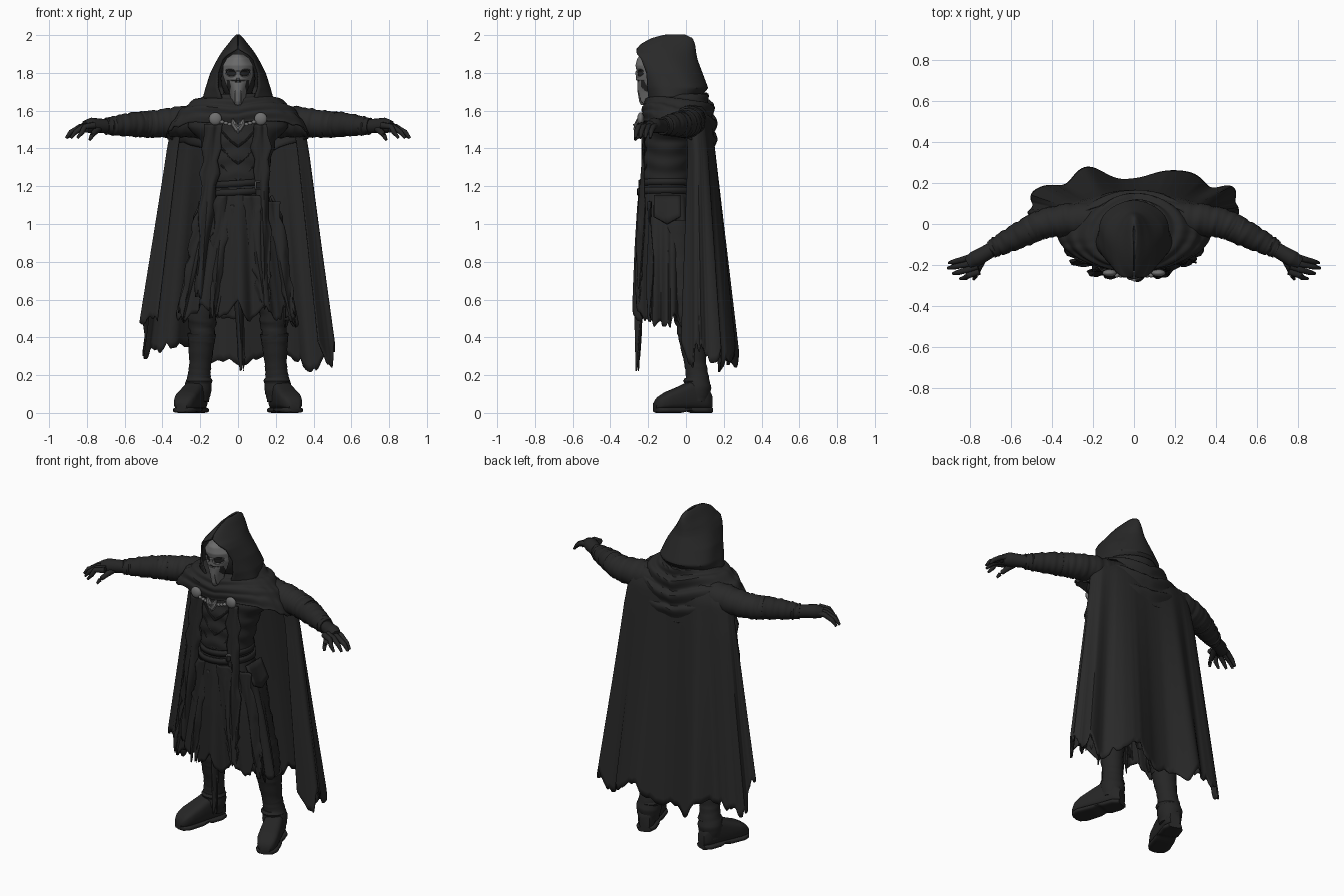
import bpy, bmesh, random
from math import sin, cos, pi, asin, radians
from mathutils import Vector

random.seed(4)
if "Cube" in bpy.data.objects:
    bpy.data.objects.remove(bpy.data.objects["Cube"])

def material(name, r, g, b):
    m = bpy.data.materials.new(name)
    m.use_nodes = True
    m.diffuse_color = (r, g, b, 1)
    bsdf = m.node_tree.nodes["Principled BSDF"]
    bsdf.inputs["Base Color"].default_value = (r, g, b, 1)
    bsdf.inputs["Roughness"].default_value = 0.8
    return m

CLOTH = material("black cloth", .022, .022, .022)
COAT = material("coat black", .02, .02, .02)
LEATHER = material("dark leather", .019, .019, .019)
BONE = material("mask grey", .15, .15, .15)
SHADOW = material("mask shadow", .02, .02, .02)
SILVER = material("clasp grey", .16, .16, .16)

def table(t, rows):
    """Interpolate rows (t, a, b, ...) at t."""
    if t <= rows[0][0]:
        return rows[0][1:]
    for p, q in zip(rows, rows[1:]):
        if t <= q[0]:
            k = (t - p[0]) / (q[0] - p[0])
            return [a + (b - a) * k for a, b in zip(p[1:], q[1:])]
    return rows[-1][1:]

def ragged(n):
    """Random torn-edge function over 0..1."""
    vals = [random.random() ** 2 for _ in range(n + 1)]
    vals[-1] = vals[0]
    def f(u):
        i = min(int(u * n), n - 1)
        k = u * n - i
        return vals[i] * (1 - k) + vals[i + 1] * k
    return f

def finish(ob, mats, angle=40):
    for m in mats:
        ob.data.materials.append(m)
    bpy.ops.object.select_all(action='DESELECT')
    ob.select_set(True)
    bpy.context.view_layer.objects.active = ob
    bpy.ops.object.shade_smooth_by_angle(angle=radians(angle))
    return ob

def surface(name, f, nu, nv, mats, closed=False, caps=False, thick=0, rule=None):
    """Grid surface from f(u, v), with u and v in 0..1."""
    bm = bmesh.new()
    cols = nu if closed else nu + 1
    g = [[bm.verts.new(f(i / nu, j / nv)) for i in range(cols)] for j in range(nv + 1)]
    for j in range(nv):
        for i in range(nu):
            k = (i + 1) % cols
            face = bm.faces.new((g[j][i], g[j][k], g[j + 1][k], g[j + 1][i]))
            if rule:
                face.material_index = rule(face.calc_center_median())
    if caps:
        bm.faces.new(g[0])
        bm.faces.new(g[-1])
    bmesh.ops.recalc_face_normals(bm, faces=bm.faces)
    me = bpy.data.meshes.new(name)
    bm.to_mesh(me)
    bm.free()
    ob = bpy.data.objects.new(name, me)
    bpy.context.collection.objects.link(ob)
    if thick:
        mod = ob.modifiers.new("thickness", 'SOLIDIFY')
        mod.thickness, mod.offset = thick, 0
    return finish(ob, mats)

def tube(name, pts, mat, sides=14, steps=6, wrinkle=0):
    """Round tube through (x, y, z, radius) points."""
    n = len(pts) - 1
    rows = [(i, *p) for i, p in enumerate(pts)]
    def f(u, v):
        x, y, z, r = table(v * n, rows)
        a, b = table(v * n - .5, rows), table(v * n + .5, rows)
        d = Vector([q - p for p, q in zip(a[:3], b[:3])]).normalized()
        side = d.cross(Vector((0, 1, 0) if abs(d.y) < .8 else (0, 0, 1))).normalized()
        t = u * 2 * pi
        r += wrinkle * (sin(v * n * 9 + 2 * sin(t)) + sin(v * n * 17 + t))
        return Vector((x, y, z)) + r * (side * cos(t) + d.cross(side) * sin(t))
    return surface(name, f, sides, n * steps, [mat], True, True)

def ellipsoid(name, loc, size, mat):
    bpy.ops.mesh.primitive_uv_sphere_add(segments=20, ring_count=12, location=loc)
    ob = bpy.context.object
    ob.name, ob.scale = name, size
    return finish(ob, [mat], 60)

def box(name, loc, size, mat, rz=0):
    bpy.ops.mesh.primitive_cube_add(size=1, location=loc, rotation=(0, 0, rz))
    ob = bpy.context.object
    ob.name, ob.scale = name, size
    bpy.ops.object.transform_apply(location=False, rotation=False)
    ob.modifiers.new("bevel", 'BEVEL').width = min(size) * .3
    return finish(ob, [mat])

# Cape: open-fronted sheet with hanging folds and a torn hem
cape_tear, cape_fine = ragged(34), ragged(90)
def cape(u, v):
    s = 2 * u - 1
    a = s * radians(125)
    rx, yf, yb = table(v, [(0, .25, .04, .1), (.06, .345, .05, .135), (.2, .375, .065, .152), (1, .512, .085, .25)])
    hem = table(s, [(-1, .42), (-.75, .4), (-.5, .28), (0, .28), (.5, .25), (1, .31)])[0]
    hem += .07 - .15 * cape_tear(u) + .04 * cape_fine(u)
    fold = v * (-.03 * cos(a * 8.4) + .01 * sin(a * 13))
    x = rx * abs(sin(a)) ** .8 * (1 if a > 0 else -1)
    return (x + fold * sin(a) * .5, yf + (yb - yf) * cos(a) + fold * abs(cos(a)), 1.62 + (hem - 1.62) * v)
surface("cape", cape, 180, 36, [CLOTH], thick=.008)

# Draped mantle with swagged folds over the shoulders
mantle_tear = ragged(50)
def mantle(u, v):
    a = u * 2 * pi
    back = (1 - cos(a)) / 2
    side = abs(sin(a))
    rx, ry = table(v, [(0, .13, .11), (.25, .2, .145), (.6, .3, .165), (1, .375, .16)])
    cy = -.065 + .055 * back
    end = 1.545 - .16 * back ** 2.2 - .03 * side ** 6 - .015 * mantle_tear(u)
    k = v ** (1.1 + .7 * side)
    z = 1.685 + (end - 1.685) * k
    fold = .011 * sin(v * 24 + 1.5 * sin(a * 2 + .6)) * (.3 + .7 * back)
    return (rx * sin(a), cy - ry * cos(a) + fold * -cos(a), z + fold * .8)
surface("mantle", mantle, 100, 30, [CLOTH], True, thick=.008)

# Hood: pointed shell with a shaped face opening, its hem lifted at the back
hood_rows = [(1.63, .165, -.17, .05, .07), (1.67, .18, -.195, .065, .088), (1.72, .173, -.2, .112, .104),
             (1.8, .143, -.207, .082, .103), (1.87, .105, -.235, .056, .082), (1.9, .086, -.26, .05, .052),
             (1.925, .068, -.258, .047, .004), (1.95, .048, -.235, .043, .002),
             (1.98, .026, -.18, .032, .002), (2, .006, -.1, -.01, .001)]
def hood(u, v):
    z = 1.63 + .37 * v
    w, f, b, o = table(z, hood_rows)
    end = pi - asin(min(o / w, 1))
    a = (2 * u - 1) * end
    z += .055 * (1 - v) ** 3 * (1 + cos(a)) / 2
    w, f, b, o = table(z, hood_rows)
    y = b + (f - b) * (1 - cos(a)) / (1 - cos(end))
    ridge = .007 * sin(y * 30 + z * 22) * abs(sin(a)) * (1 - v)
    return (w * sin(a) + ridge * sin(a), y, z)
surface("hood", hood, 48, 40, [CLOTH], thick=.01)
ellipsoid("head", (0, -.1, 1.77), (.092, .1, .125), SHADOW)
tube("neck", [(0, -.07, 1.5, .1), (0, -.08, 1.72, .075)], SHADOW)

# Mask: skull plate with slanted eyes, nose, cheek hollows and mouth grooves
def eye(x, z):
    x = abs(x)
    return ((x - .037) / .027) ** 2 + ((z - 1.8 - .15 * (x - .037)) / .02) ** 2 < 1
def nose(x, z):
    return 1.75 < z < 1.775 and .003 < abs(x) < .013 * (1.78 - z) / .025
def hollow(x, z):
    return 1.66 < z < 1.765 and .034 + .25 * abs(z - 1.73) < abs(x) < .056
def groove(x, z):
    return z < 1.71 and .012 < abs(x) < .016
def dark(x, z):
    return eye(x, z) or nose(x, z) or hollow(x, z) or groove(x, z)
def mask(u, v):
    z = 1.63 + .268 * v
    w, y = table(z, [(1.63, .02, -.235), (1.65, .032, -.245), (1.7, .044, -.253), (1.745, .064, -.255),
                     (1.79, .079, -.255), (1.84, .077, -.264), (1.875, .058, -.255), (1.898, .025, -.23)])
    s = 2 * u - 1
    x = w * s
    y += .055 * abs(s) ** 2.2 + .012 * (eye(x, z) or nose(x, z))
    return (x, y - .008 * (1 - s * s) * (1.76 < z < 1.81), z)
surface("mask", mask, 56, 64, [BONE, SHADOW], thick=.006, rule=lambda c: int(dark(c.x, c.z)))

# Coat body
body_rows = [(1.14, .155, -.105, .14), (1.2, .148, -.105, .132), (1.32, .17, -.1, .13), (1.44, .2, -.09, .135),
             (1.52, .27, -.07, .14), (1.58, .25, -.06, .13), (1.64, .12, -.06, .09)]
def body(u, v):
    a = u * 2 * pi
    z = 1.14 + .5 * v
    rx, cy, ry = table(z, body_rows)
    crease = .004 * sin(z * 70 + 4 * abs(sin(a)))
    return (rx * sin(a) + crease * sin(a), cy - (ry + crease) * cos(a), z)
surface("coat_body", body, 48, 40, [COAT], True, True)

# Coat skirt: pleated, torn hem
skirt_tear, skirt_fine = ragged(26), ragged(72)
def skirt(u, v):
    a = u * 2 * pi
    rx, ry = table(v, [(0, .148, .133), (.15, .178, .142), (.5, .24, .148), (1, .305, .15)])
    fold = v * (.016 * cos(a * 11) + .01 * sin(a * 17))
    hem = .6 - .12 * skirt_tear(u) - .05 * skirt_fine(u) - .03 * abs(sin(a))
    x = (rx + fold) * sin(a)
    return (x, -.11 - (ry + fold) * cos(a), 1.19 + (hem - 1.19) * v)
surface("coat_skirt", skirt, 144, 30, [COAT], True, thick=.007)

# Torn cloth strips over the front: x top, x bottom, z top, z bottom, half width, y top, y bottom
def strip(name, x0, x1, z0, z1, w, y0, y1):
    tear, tip = ragged(14), ragged(8)
    def f(u, v):
        s = 2 * u - 1
        half = w * (.55 + .45 * tear(v)) * (1 - .5 * v * v)
        x = x0 + (x1 - x0) * v + s * half
        z = z0 + (z1 - z0) * v + .09 * tip(u) * v
        return (x, y0 + (y1 - y0) * v + .008 * sin(s * 4 + v * 7) + .02 * abs(s), z)
    surface(name, f, 16, 42, [COAT], thick=.007)
for n, spec in enumerate([(.12, .14, 1.53, .62, .06, -.232, -.258), (-.13, -.2, 1.53, .6, .06, -.232, -.255),
                          (-.02, .02, 1.1, .22, .05, -.25, -.265), (.06, .14, 1.15, .52, .08, -.25, -.262),
                          (-.07, -.13, 1.15, .5, .07, -.25, -.265), (-.16, -.29, 1.12, .49, .06, -.2, -.2),
                          (.17, .28, 1.12, .48, .06, -.2, -.2)]):
    strip("torn_strip_%d" % n, *spec)

# Chevron seams on the vest
for s in (-1, 1):
    for k in range(3):
        z = 1.46 - k * .09
        tube("vest_seam", [(0, -.228, z - .05, .006), (s * .045, -.224, z - .015, .006),
                           (s * .09, -.205, z + .035, .006)], COAT, 8, 3)

# Belts, buckle and hip flaps
for z, r in ((1.215, .154), (1.17, .162)):
    def belt(u, v, z=z, r=r):
        a = u * 2 * pi
        return (r * sin(a), -.105 - (r - .014) * cos(a), z + .034 * (v - .5) + .01 * sin(a))
    surface("belt", belt, 40, 1, [LEATHER], True, thick=.012)
box("belt_buckle", (.105, -.236, 1.205), (.034, .012, .046), SILVER, .5)
box("buckle_centre", (.1055, -.243, 1.205), (.024, .008, .034), LEATHER, .5)
for s in (-1, 1):
    def flap(u, v, s=s):
        low = 1.04 - .04 * (1 - abs(2 * u - 1))
        return (s * (.176 + .055 * v), -.17 + .14 * u, 1.15 + (low - 1.15) * v)
    surface("hip_flap", flap, 8, 4, [LEATHER], thick=.014)

# Clasp: two round brooches, a beaded chain and a winged centre ornament
for s in (-1, 1):
    ellipsoid("brooch", (s * .12, -.24, 1.557), (.034, .018, .034), SILVER)
    for k in range(3):
        ellipsoid("chain_bead", (s * (.084 - .02 * k), -.252, 1.54 - .006 * k), (.012, .01, .01), SILVER)
    tube("ornament_wing", [(0, -.258, 1.5, .02), (s * .022, -.258, 1.53, .016), (s * .03, -.255, 1.556, .005)],
         SILVER, 8, 3)
tube("ornament_drop", [(0, -.257, 1.53, .024), (0, -.257, 1.478, .005)], SILVER, 8, 3)

for s in (-1, 1):
    # Sleeve, forearm wrap, glove
    tube("sleeve", [(s * .2, .02, 1.545, .09), (s * .33, .02, 1.54, .08), (s * .43, .005, 1.53, .073),
                    (s * .52, -.03, 1.527, .067)], CLOTH, 20, 10, .002)
    tube("forearm_wrap", [(s * .47, -.01, 1.527, .07), (s * .56, -.055, 1.527, .064), (s * .65, -.1, 1.52, .052),
                          (s * .7, -.125, 1.517, .043)], LEATHER, 20, 10, .002)
    tube("glove_palm", [(s * .68, -.115, 1.517, .037), (s * .73, -.145, 1.52, .038), (s * .775, -.17, 1.522, .041),
                        (s * .81, -.19, 1.515, .032)], LEATHER)
    for k in range(4):
        y, reach = -.155 - k * .026, (.905, .91, .885, .85)[k]
        x0 = .8 - k * .008
        tube("finger", [(s * (x0 - .02), y, 1.523, .017), (s * (x0 + .035), y - .018, 1.515, .015),
                        (s * (reach - .025), y - .03, 1.487, .013), (s * reach, y - .035, 1.455, .007)], LEATHER, 10, 4)
    tube("thumb", [(s * .74, -.17, 1.505, .02), (s * .76, -.215, 1.485, .016), (s * .775, -.255, 1.465, .012),
                   (s * .785, -.27, 1.445, .007)], LEATHER, 10, 4)

    # Trouser leg and boot shaft
    tube("trouser_leg", [(s * .1, -.06, 1, .11), (s * .15, -.03, .72, .095), (s * .19, .01, .52, .077),
                         (s * .19, .03, .38, .064)], COAT, 18, 8, .003)
    tube("boot_shaft", [(s * .192, .032, .42, .076), (s * .194, .035, .37, .069), (s * .2, .05, .26, .058),
                        (s * .205, .058, .2, .06), (s * .212, .062, .13, .073), (s * .215, .06, .06, .06)],
         LEATHER, 18, 6, .001)
    tube("ankle_strap", [(s * .205, .055, .155, .064), (s * .205, .055, .17, .071), (s * .205, .055, .185, .062)],
         LEATHER, 18, 2)
    # Foot and sole, turned outward
    def foot(u, v, rows, grow=0, s=s):
        w, low, top = table(v, rows)
        t, q = u * 2 * pi, .6
        side = abs(cos(t)) ** q * (1 if cos(t) > 0 else -1) * (w + grow)
        z = low + (top - low) * (.5 + .5 * abs(sin(t)) ** q * (1 if sin(t) > 0 else -1))
        return (s * (.195 + .105 * v + side * .94), .13 - .295 * v + side * .34, z)
    upper = [(0, .03, .02, .1), (.1, .05, .02, .15), (.35, .055, .02, .17), (.6, .06, .02, .135),
             (.8, .06, .02, .11), (.93, .05, .02, .085), (1, .03, .02, .055)]
    sole = [(0, .035, 0, .03), (.12, .055, 0, .03), (.36, .055, 0, .03), (.4, .052, .012, .03), (.55, .058, 0, .03),
            (.85, .062, 0, .03), (.96, .045, 0, .03), (1, .025, .005, .03)]
    surface("boot_foot", lambda u, v: foot(u, v, upper), 24, 24, [LEATHER], True, True)
    surface("boot_sole", lambda u, v: foot(u, v, sole, .003), 24, 24, [LEATHER], True, True)
